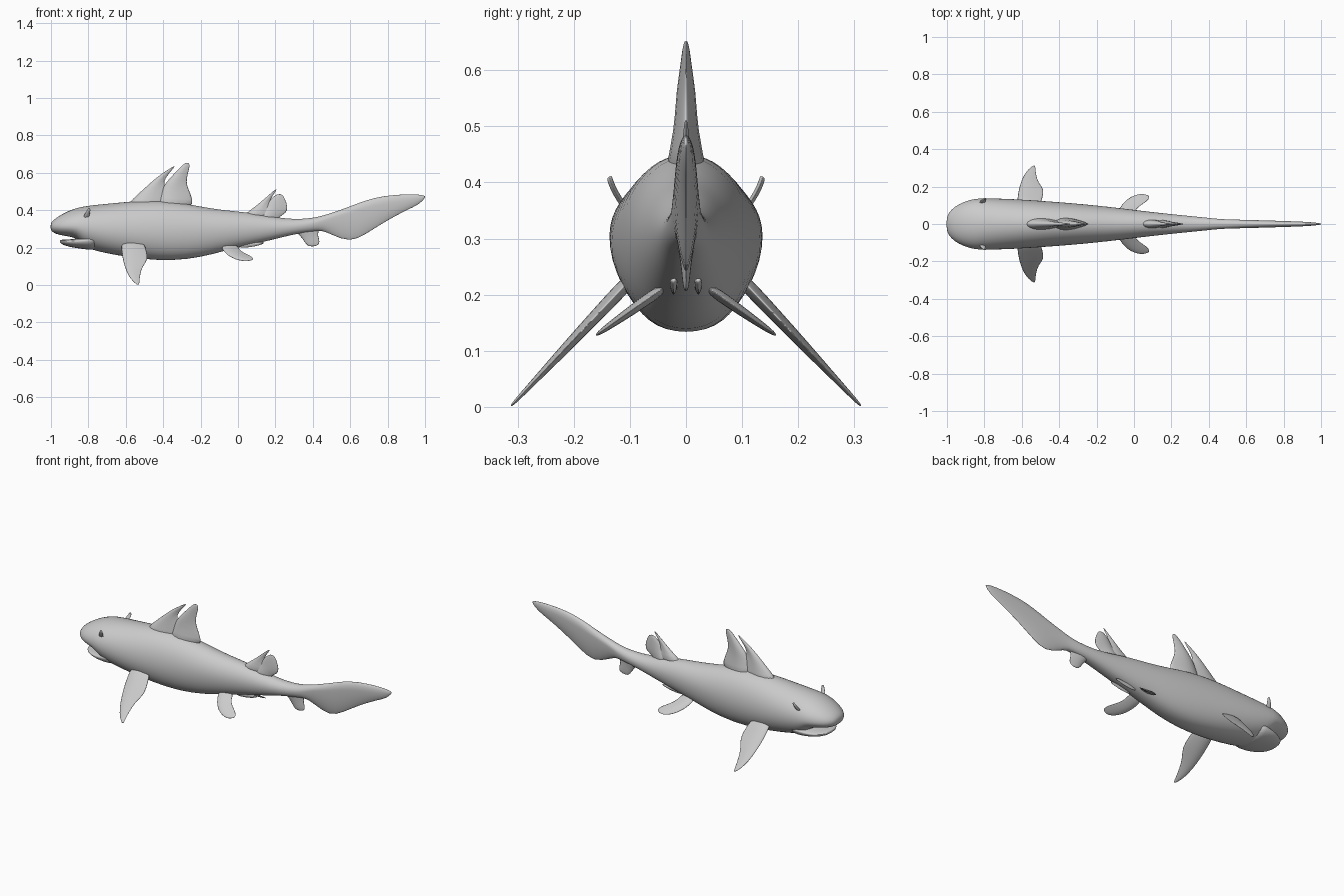
import bpy, bmesh
from math import sin, cos, pi, copysign
from mathutils import Vector


def skin(name, rings):
    """Loft closed rings into a smooth capped surface."""
    bm = bmesh.new()
    loops = [[bm.verts.new(p) for p in r] for r in rings]
    n = len(loops[0])
    for a, b in zip(loops, loops[1:]):
        for i in range(n):
            j = (i + 1) % n
            bm.faces.new((a[i], a[j], b[j], b[i]))
    bm.faces.new(loops[0])
    bm.faces.new(loops[-1])
    bmesh.ops.recalc_face_normals(bm, faces=bm.faces)
    for f in bm.faces:
        f.smooth = True
    mesh = bpy.data.meshes.new(name)
    bm.to_mesh(mesh)
    bm.free()
    ob = bpy.data.objects.new(name, mesh)
    bpy.context.collection.objects.link(ob)
    sub = ob.modifiers.new("smooth", 'SUBSURF')
    sub.levels = sub.render_levels = 1
    return ob


def hull(name, stations, sides=24):
    """Stations: x, bottom z, widest z, top z, half width."""
    rings = []
    for x, zb, zm, zt, w in stations:
        power = 1.5 if x > 0.47 else 0.85      # tail blade is pinched below
        ring = []
        for i in range(sides):
            a = 2 * pi * i / sides
            c, s = cos(a), sin(a)
            if s < 0:
                c = copysign(abs(c) ** power, c)
            ring.append((x, w * c, zm + s * ((zt - zm) if s > 0 else (zm - zb))))
        rings.append(ring)
    return skin(name, rings)


def blade(name, stations, normal):
    """Stations: leading point, trailing point, half thickness."""
    normal = Vector(normal).normalized()
    section = [(0, 0), (.1, .6), (.35, 1), (.7, .6), (.93, .2), (1, 0),
               (.93, -.2), (.7, -.6), (.35, -1), (.1, -.6)]
    return skin(name, [[Vector(l).lerp(Vector(t), u) + normal * v * h
                        for u, v in section] for l, t, h in stations])


def upright(name, rows):
    """Fin in the centre plane. Rows: lead x, z, trail x, z, half thickness."""
    blade(name, [((a, 0, b), (c, 0, d), h) for a, b, c, d, h in rows], (0, 1, 0))


def paired(name, rows, y0, z0, slope):
    """Mirrored sloping fins. Rows: lead x, y, trail x, y, half thickness."""
    for side, label in ((1, "left"), (-1, "right")):
        def place(x, y):
            return (x, side * y, z0 - slope * (y - y0))
        blade(f"{label}_{name}",
              [(place(a, b), place(c, d), h) for a, b, c, d, h in rows],
              (0, side * slope, 1))


# Body, upper head and tail
hull("body", [
    (-1.003, .298, .312, .326, .03), (-.99, .28, .312, .345, .062),
    (-.96, .268, .313, .368, .094), (-.91, .26, .315, .396, .12),
    (-.86, .25, .315, .413, .134), (-.83, .205, .31, .42, .138),
    (-.76, .18, .30, .43, .138), (-.65, .158, .29, .44, .135),
    (-.5, .135, .285, .455, .125), (-.35, .128, .285, .45, .114),
    (-.2, .146, .29, .42, .10), (-.08, .18, .295, .40, .086),
    (.05, .21, .30, .39, .07), (.18, .24, .305, .365, .055),
    (.3, .272, .31, .35, .043), (.4, .285, .325, .358, .033),
    (.45, .293, .34, .37, .027), (.5, .268, .36, .385, .025),
    (.6, .226, .385, .42, .022), (.68, .268, .41, .453, .02),
    (.78, .335, .435, .478, .017), (.9, .40, .45, .486, .013),
    (.97, .43, .46, .484, .008), (1.002, .468, .472, .477, .003)])

# Lower jaw
hull("lower_jaw", [
    (-.953, .228, .235, .24, .03), (-.94, .215, .233, .243, .065),
    (-.9, .203, .232, .243, .097), (-.85, .195, .235, .25, .116),
    (-.8, .188, .24, .26, .122), (-.74, .185, .25, .28, .12)])

# Dorsal fins, each with a spine in front
upright("front_dorsal_spine", [
    (-.63, .40, -.34, .40, .05), (-.57, .46, -.35, .46, .03),
    (-.5, .52, -.385, .52, .02), (-.44, .573, -.40, .55, .012),
    (-.39, .607, -.372, .593, .008), (-.338, .64, -.336, .634, .003)])
upright("front_dorsal_fin", [
    (-.46, .40, -.24, .41, .05), (-.43, .47, -.236, .455, .03),
    (-.405, .53, -.262, .51, .022), (-.372, .565, -.276, .55, .02),
    (-.33, .61, -.266, .60, .012), (-.298, .643, -.256, .637, .007),
    (-.278, .653, -.262, .653, .003)])
upright("rear_dorsal_spine", [
    (.0, .36, .2, .35, .035), (.07, .405, .19, .40, .02),
    (.12, .443, .165, .435, .012), (.16, .478, .178, .467, .007),
    (.206, .517, .21, .512, .003)])
upright("rear_dorsal_fin", [
    (.09, .34, .22, .34, .03), (.12, .385, .22, .365, .022),
    (.145, .42, .26, .382, .015), (.16, .446, .27, .415, .012),
    (.185, .472, .252, .462, .008), (.212, .488, .238, .485, .003)])

# Anal fin
upright("anal_fin", [
    (.27, .31, .45, .305, .025), (.315, .28, .425, .276, .015),
    (.34, .25, .437, .245, .01), (.36, .22, .438, .218, .007),
    (.38, .204, .415, .207, .003)])

# Pectoral and pelvic fins
paired("pectoral_fin", [
    (-.63, .09, -.50, .09, .016), (-.627, .14, -.487, .14, .014),
    (-.62, .19, -.476, .185, .012), (-.602, .24, -.51, .22, .009),
    (-.58, .28, -.522, .26, .006), (-.55, .306, -.527, .295, .004),
    (-.535, .314, -.528, .31, .002)], .12, .205, 1.06)
paired("pelvic_fin", [
    (-.10, .04, .0, .03, .012), (-.08, .085, .005, .07, .011),
    (-.055, .12, .03, .095, .009), (-.02, .147, .07, .12, .007),
    (.02, .16, .086, .14, .005), (.05, .162, .08, .152, .002)], .05, .205, .7)

# Claspers under the belly and curved brow blades beside the eyes
for side, label in ((1, "left"), (-1, "right")):
    blade(f"{label}_clasper", [
        ((x, side * .022, z + h), (x, side * .022, z - h), .008)
        for x, z, h in ((.0, .21, .012), (.06, .212, .012), (.11, .22, .01),
                        (.14, .226, .004))], (0, 1, 0))
    blade(f"{label}_brow", [
        ((x - h, side * y, z), (x + h, side * y, z), .006)
        for x, y, z, h in ((-.815, .105, .35, .016), (-.81, .119, .37, .016),
                           (-.802, .13, .39, .012), (-.797, .135, .403, .009),
                           (-.796, .137, .411, .004))], (0, side, -.6))
